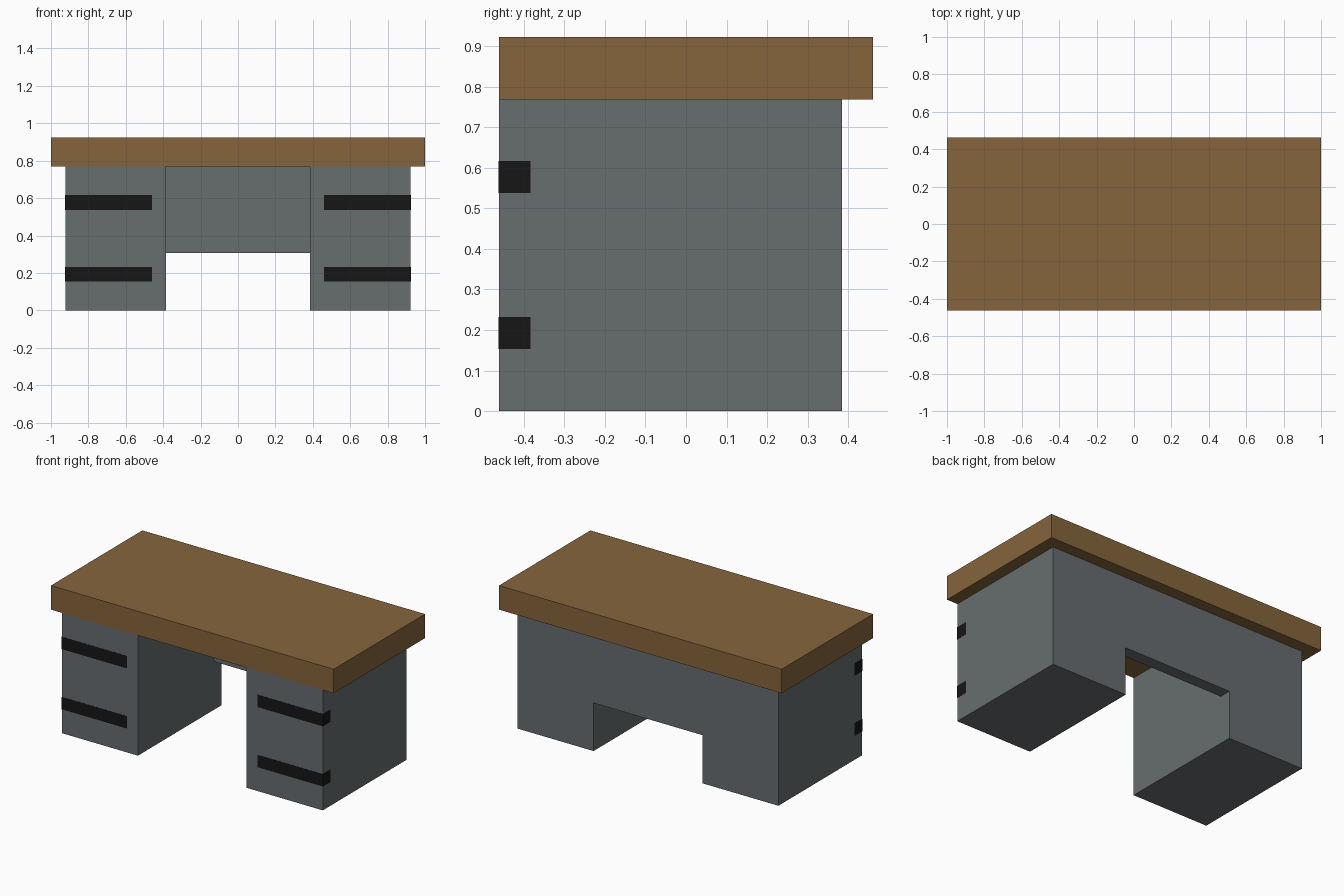
import bpy

if "Cube" in bpy.data.objects:
    bpy.data.objects.remove(bpy.data.objects["Cube"])

U = 1 / 13  # modelling unit: the desk is 26 x 12 x 12 units


def material(name, srgb):
    mat = bpy.data.materials.new(name)
    linear = [((c / 255 + 0.055) / 1.055) ** 2.4 for c in srgb]
    mat.diffuse_color = (*linear, 1)
    mat.use_nodes = True
    mat.node_tree.nodes["Principled BSDF"].inputs["Base Color"].default_value = mat.diffuse_color
    return mat


def box(name, x, y, z, mat, grow=0.0):
    """Box spanning the given (min, max) ranges in units, optionally grown outward."""
    spans = [(lo * U - grow, hi * U + grow) for lo, hi in (x, y, z)]
    bpy.ops.mesh.primitive_cube_add(size=1, location=[(a + b) / 2 for a, b in spans])
    obj = bpy.context.object
    obj.name = name
    obj.scale = [b - a for a, b in spans]
    bpy.ops.object.transform_apply(location=False, rotation=False, scale=True)
    obj.data.materials.append(mat)
    return obj


wood = material("brown wood", (134, 101, 60))
grey = material("grey metal", (103, 109, 111))
black = material("black", (22, 22, 22))

# Desk top, flush with the pedestals at the front
box("desk_top", (-13, 13), (-6, 6), (10, 12), wood)

# Modesty panel closing the upper back of the knee space
box("back_panel", (-5, 5), (4, 5), (4, 10), grey)

# Drawer pedestals with corner handle strips
for side, sign in (("left", -1), ("right", 1)):
    box(f"{side}_pedestal", sorted((5 * sign, 12 * sign)), (-6, 5), (0, 10), grey)
    for level, z in (("lower", 2), ("upper", 7)):
        box(f"{side}_{level}_handle", sorted((6 * sign, 12 * sign)), (-6, -5),
            (z, z + 1), black, grow=0.001)
